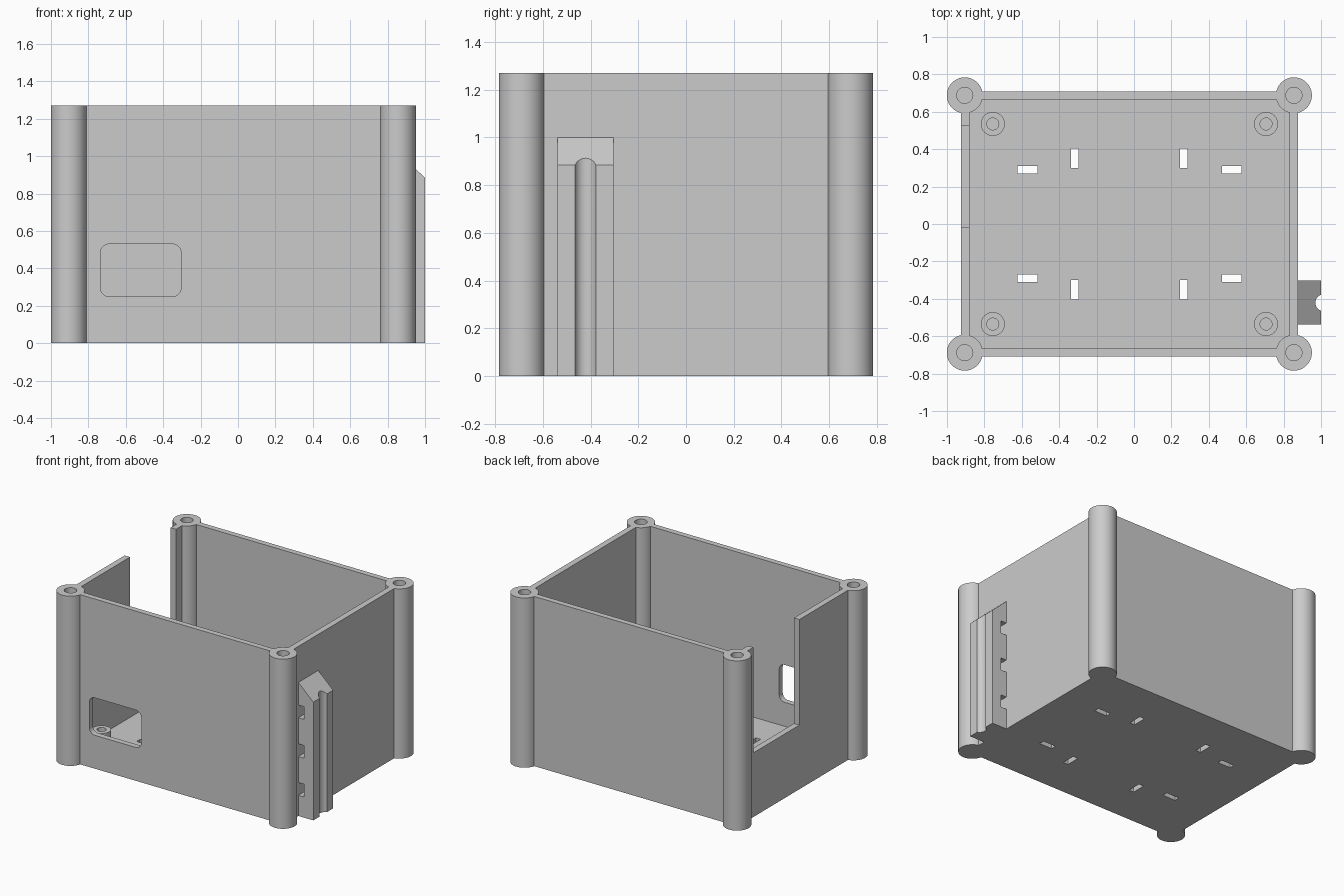
import bpy, bmesh, math

default = bpy.data.objects.get("Cube")
if default:
    bpy.data.objects.remove(default, do_unlink=True)

HEIGHT, FLOOR = 1.27, 0.07
POSTS = [(x, y) for x in (-0.905, 0.855) for y in (-0.688, 0.688)]
STANDOFFS = [(x, y) for x in (-0.755, 0.706) for y in (-0.535, 0.535)]

grey = bpy.data.materials.new("plain grey plastic")
grey.use_nodes = True
grey.diffuse_color = (0.6, 0.6, 0.6, 1)
grey.node_tree.nodes["Principled BSDF"].inputs["Base Color"].default_value = (0.6, 0.6, 0.6, 1)


def add_object(name, bm):
    mesh = bpy.data.meshes.new(name)
    bmesh.ops.recalc_face_normals(bm, faces=bm.faces)
    bm.to_mesh(mesh)
    bm.free()
    mesh.materials.append(grey)
    obj = bpy.data.objects.new(name, mesh)
    bpy.context.collection.objects.link(obj)
    return obj


def prism(name, points, shift):
    """Extrude a flat outline of 3D points along a vector."""
    bm = bmesh.new()
    face = bm.faces.new([bm.verts.new(p) for p in points])
    ext = bmesh.ops.extrude_face_region(bm, geom=[face])["geom"]
    bmesh.ops.translate(bm, vec=shift, verts=[g for g in ext if isinstance(g, bmesh.types.BMVert)])
    return add_object(name, bm)


def box(name, x0, x1, y0, y1, z0, z1):
    return prism(name, [(x0, y0, z0), (x1, y0, z0), (x1, y1, z0), (x0, y1, z0)], (0, 0, z1 - z0))


def cylinder(name, x, y, r, z0, z1, sides=64):
    ring = [i * math.tau / sides for i in range(sides)]
    return prism(name, [(x + r * math.cos(a), y + r * math.sin(a), z0) for a in ring], (0, 0, z1 - z0))


def boolean(target, tool, operation):
    """Apply a boolean and remove the tool."""
    tool.hide_render = True
    mod = target.modifiers.new("boolean", 'BOOLEAN')
    mod.operation, mod.solver, mod.object = operation, 'EXACT', tool
    bpy.context.view_layer.update()
    graph = bpy.context.evaluated_depsgraph_get()
    mesh = bpy.data.meshes.new_from_object(target.evaluated_get(graph))
    target.modifiers.clear()
    target.data = mesh
    bpy.data.objects.remove(tool, do_unlink=True)


def join(target, tool):
    boolean(target, tool, 'UNION')


def cut(target, tool):
    boolean(target, tool, 'DIFFERENCE')


# Box with open top
case = box("enclosure", -0.925, 0.877, -0.708, 0.708, 0, HEIGHT)
cut(case, box("cavity", -0.88, 0.832, -0.666, 0.666, FLOOR, HEIGHT + 0.1))

# Corner screw posts and board standoffs, with blind holes
for x, y in POSTS:
    join(case, cylinder("corner_post", x, y, 0.096, 0, HEIGHT))
for x, y in STANDOFFS:
    join(case, cylinder("standoff", x, y, 0.064, FLOOR - 0.02, 0.21, 40))
for x, y in POSTS:
    cut(case, cylinder("post_hole", x, y, 0.043, HEIGHT - 0.4, HEIGHT + 0.1, 40))
for x, y in STANDOFFS:
    cut(case, cylinder("standoff_hole", x, y, 0.032, FLOOR, 0.3, 32))

# Tall opening in the side wall
cut(case, box("side_opening", -1.0, -0.86, -0.02, 0.525, 0.48, HEIGHT + 0.1))

# Rounded window in the front wall
R = 0.045
outline = []
corners = [(-0.305 - R, 0.53 - R), (-0.735 + R, 0.53 - R), (-0.735 + R, 0.25 + R), (-0.305 - R, 0.25 + R)]
for quarter, (cx, cz) in enumerate(corners):
    for step in range(9):
        a = (quarter + step / 8) * math.pi / 2
        outline.append((cx + R * math.cos(a), -0.8, cz + R * math.sin(a)))
cut(case, prism("front_window", outline, (0, 0.18, 0)))

# Strap slots through the floor
for side in (-1, 1):
    for cx, cy, w, d in ((-0.57, 0.29, 0.106, 0.04), (0.523, 0.29, 0.106, 0.04),
                         (-0.316, 0.352, 0.04, 0.104), (0.267, 0.352, 0.04, 0.104)):
        y = cy * side
        cut(case, box("floor_slot", cx - w / 2, cx + w / 2, y - d / 2, y + d / 2, -0.1, FLOOR + 0.05))

# Cable holder on the side: sloped top, round groove, three tie slots
holder = prism("cable_holder", [(0.86, -0.538, 0), (1, -0.538, 0), (1, -0.538, 0.885),
                                (0.877, -0.538, 1), (0.86, -0.538, 1)], (0, 0.235, 0))
cut(holder, cylinder("cable_groove", 1.016, -0.421, 0.046, -0.1, 1.1, 48))
for z in (0.155, 0.445, 0.735):
    cut(holder, box("tie_slot", 0.877, 0.925, -0.7, -0.2, z, z + 0.095))
join(case, holder)

# Smooth the round surfaces only
bpy.ops.object.select_all(action='DESELECT')
case.select_set(True)
bpy.context.view_layer.objects.active = case
bpy.ops.object.shade_smooth_by_angle(angle=math.radians(25))
